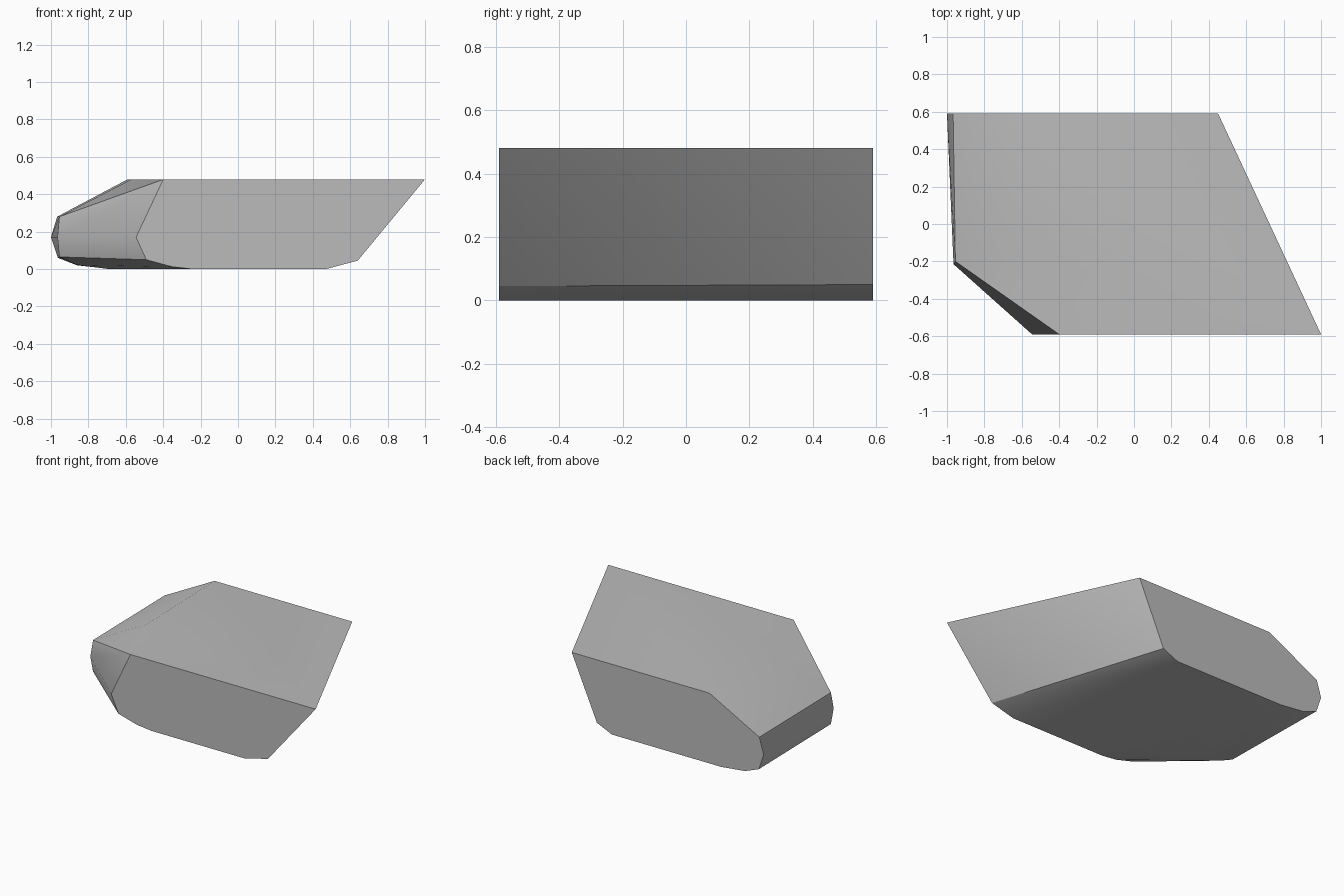
import bpy, bmesh, math

cube = bpy.data.objects.get("Cube")
if cube:
    bpy.data.objects.remove(cube)

# One flat colour
grey = bpy.data.materials.new("plain grey")
colour = (0.5, 0.5, 0.5, 1)
grey.diffuse_color = colour
grey.use_nodes = True
grey.node_tree.nodes["Principled BSDF"].inputs["Base Color"].default_value = colour

Y, TOP = 0.59, 0.48
bm = bmesh.new()


def ring(points):
    return [bm.verts.new(p) for p in points]


# Left edge profiles, from top to underside, at front, chamfer corner and back
front = ring([(-0.40, -Y, TOP), (-0.40, -Y, TOP - 0.001), (-0.545, -Y, 0.17),
              (-0.49, -Y, 0.05), (-0.35, -Y, 0.012), (-0.24, -Y, 0)])
corner = ring([(-0.57, -0.18, TOP), (-0.955, -0.2, 0.28), (-0.965, -0.215, 0.17),
               (-0.955, -0.2, 0.065), (-0.86, -0.2, 0.022), (-0.69, -0.2, 0)])
back = ring([(-0.59, Y, TOP), (-0.967, Y, 0.28), (-1, Y, 0.17),
             (-0.963, Y, 0.06), (-0.86, Y, 0.02), (-0.68, Y, 0)])

# Slanted right side profiles, from top to underside
front_r = ring([(1, -Y, TOP), (0.64, -Y, 0.045), (0.47, -Y, 0)])
back_r = ring([(0.45, Y, TOP), (0.26, Y, 0.05), (0.147, Y, 0)])

# Skin the rounded left side, then the slanted right side
for a, b in ((front, corner), (corner, back)):
    for i in range(len(a) - 1):
        bm.faces.new((a[i], a[i + 1], b[i + 1], b[i]))
bm.faces.new((front_r[0], front_r[1], back_r[1]))
bm.faces.new((front_r[0], back_r[1], back_r[0]))
bm.faces.new((front_r[1], front_r[2], back_r[2], back_r[1]))

# Top, underside and the two flat ends
for i, j in ((0, 0), (-1, -1)):
    bm.faces.new((front[i], front_r[j], back_r[j], back[i], corner[i]))
bm.faces.new(front + front_r[::-1])
bm.faces.new(back + back_r[::-1])
bmesh.ops.remove_doubles(bm, verts=bm.verts, dist=0.002)
bmesh.ops.recalc_face_normals(bm, faces=bm.faces)

mesh = bpy.data.meshes.new("slanted_block")
bm.to_mesh(mesh)
bm.free()
mesh.materials.append(grey)
block = bpy.data.objects.new("slanted_block", mesh)
bpy.context.collection.objects.link(block)

# Soften the gentle bends, keep the hard edges
bpy.context.view_layer.objects.active = block
block.select_set(True)
bpy.ops.object.shade_smooth_by_angle(angle=math.radians(30))
